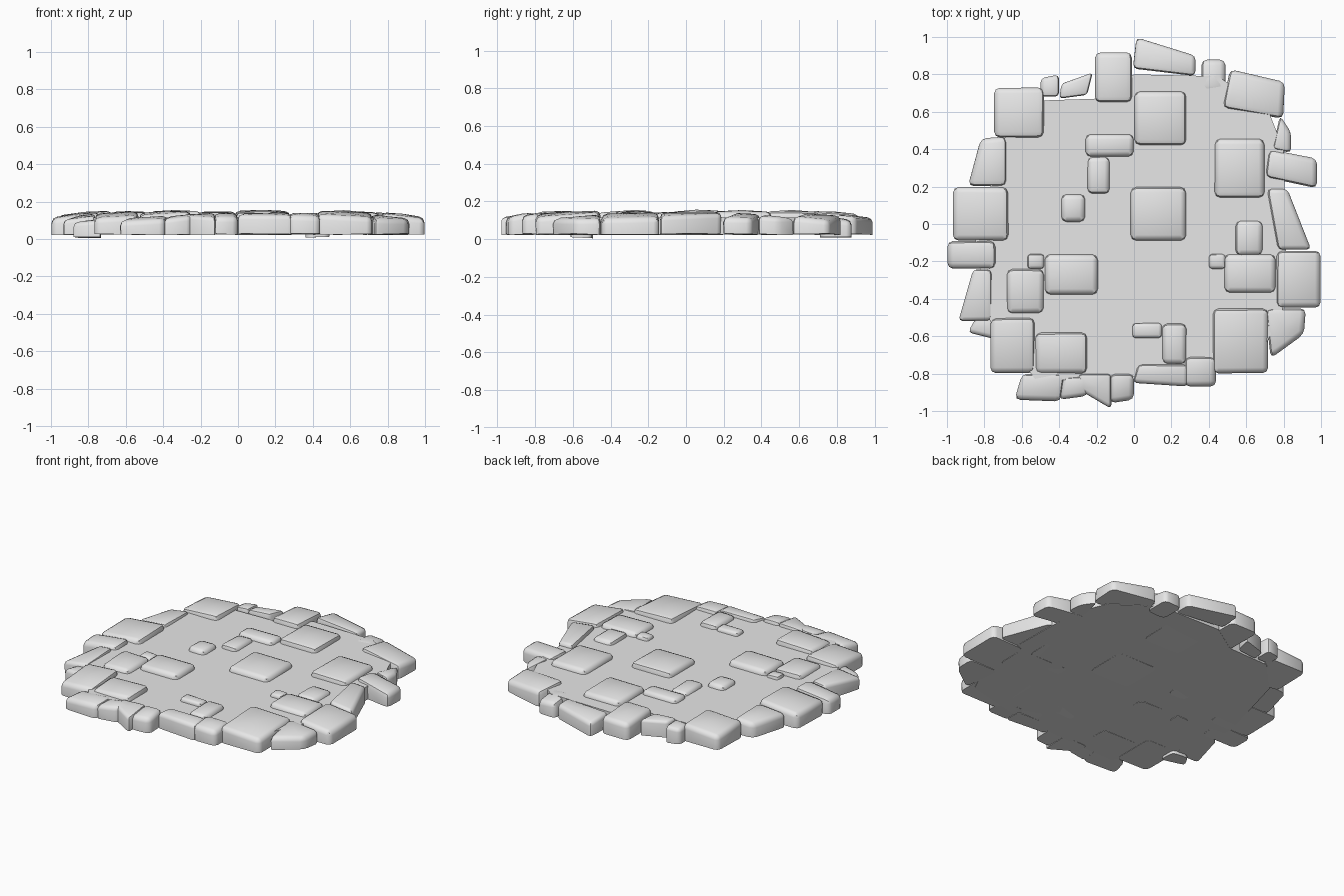
import bpy
import bmesh
import random
from mathutils import Vector

random.seed(7)

default_cube = bpy.data.objects.get("Cube")
if default_cube:
    bpy.data.objects.remove(default_cube, do_unlink=True)

# One plain grey for floor and stones
stone_grey = bpy.data.materials.new("stone_grey")
stone_grey.use_nodes = True
GREY = (0.8, 0.8, 0.8, 1)
stone_grey.diffuse_color = GREY
stone_grey.node_tree.nodes["Principled BSDF"].inputs["Base Color"].default_value = GREY

FLOOR_TOP = 0.115
FLOOR_BOTTOM = 0.025


def add_object(name, bm):
    """Turn a bmesh into a named grey object."""
    bmesh.ops.recalc_face_normals(bm, faces=bm.faces)
    mesh = bpy.data.meshes.new(name)
    bm.to_mesh(mesh)
    bm.free()
    mesh.materials.append(stone_grey)
    obj = bpy.data.objects.new(name, mesh)
    bpy.context.collection.objects.link(obj)
    return obj


def prism(bm, bottom, top):
    """Closed solid between two matching loops of points."""
    low = [bm.verts.new(p) for p in bottom]
    high = [bm.verts.new(p) for p in top]
    bm.faces.new(list(reversed(low)))
    bm.faces.new(high)
    count = len(low)
    for i in range(count):
        j = (i + 1) % count
        bm.faces.new((low[i], low[j], high[j], high[i]))
    return low


def box_corners(x0, x1, y0, y1):
    return (x0, y0, x0, y1, x1, y1, x1, y0)


def add_stone(name, flat, drop=0.0):
    """Worn paving stone from four plan corners, given in hundredths."""
    corners = [Vector((flat[i], flat[i + 1], 0)) / 100 for i in range(0, len(flat), 2)]
    centre = sum(corners, Vector()) / len(corners)
    sides = [(corners[i] - corners[i - 1]).length for i in range(len(corners))]
    size = min(sides)
    crest = 0.132 + min(size, 0.25) * 0.07 - drop

    bottom, top = [], []
    for corner in corners:
        # outer corners of the rim are worn lower
        wear = 0.13 * max(0.0, corner.length - 0.8)
        height = crest - wear + random.uniform(-0.005, 0.005)
        foot = FLOOR_BOTTOM - drop + random.uniform(-0.004, 0.006)
        bottom.append(corner.lerp(centre, 0.02) + Vector((0, 0, foot)))
        top.append(corner.lerp(centre, random.uniform(0, 0.03)) + Vector((0, 0, height)))

    bm = bmesh.new()
    low = set(prism(bm, bottom, top))
    worn_edges = [e for e in bm.edges if not set(e.verts) <= low]
    bmesh.ops.bevel(bm, geom=worn_edges, offset=min(0.03, size * 0.22), segments=2,
                    profile=0.5, affect='EDGES', clamp_overlap=True)
    bm.normal_update()

    # Slight crown on the walking surface
    facing_up = [f for f in bm.faces if abs(f.normal.z) > 0.8 and f.calc_center_median().z > 0.08]
    if facing_up:
        crown = max(facing_up, key=lambda f: f.calc_area())
        poked = bmesh.ops.poke(bm, faces=[crown])
        for vert in poked["verts"]:
            vert.co.z += min(0.008, size * 0.03)

    obj = add_object(name, bm)
    bpy.ops.object.select_all(action='DESELECT')
    obj.select_set(True)
    bpy.context.view_layer.objects.active = obj
    bpy.ops.object.shade_smooth_by_angle(angle=0.8)


# Floor slab
outline = [(-0.5, 0.66), (-0.7, 0.45), (-0.85, -0.1), (-0.77, -0.52), (-0.52, -0.84),
           (0.2, -0.81), (0.68, -0.7), (0.82, -0.4), (0.8, 0.4), (0.72, 0.6),
           (0.45, 0.79), (0, 0.8), (-0.2, 0.67)]
floor_mesh = bmesh.new()
prism(floor_mesh,
      [(x, y, FLOOR_BOTTOM) for x, y in outline],
      [(x, y, FLOOR_TOP) for x, y in outline])
add_object("floor_slab", floor_mesh)

# Squared stones set into the floor: left, right, front, back
floor_stones = [
    (0, 28, 42, 71), (43, 70, 14, 46), (-2, 28, -9, 20),
    (-26, 0, 36, 48), (-25, -13, 16, 36), (-39, -26, 1, 16),
    (54, 69, -17, 2), (40, 49, -24, -16), (48, 76, -37, -16),
    (-48, -19, -38, -16), (-57, -48, -24, -16), (-68, -48, -48, -24),
    (-53, -25, -80, -58), (-1, 15, -61, -53), (15, 28, -75, -53),
]
for number, limits in enumerate(floor_stones):
    add_stone(f"floor_stone_{number}", box_corners(*limits))

# Squared stones around the rim
rim_stones = [
    (-97, -67, -9, 20), (-75, -48, 46, 73), (-21, -1, 65, 92),
    (-100, -74, -24, -9), (-77, -53, -80, -50),
    (42, 72, -80, -45), (76, 100, -45, -14), (27, 44, -87, -71),
]
for number, limits in enumerate(rim_stones):
    add_stone(f"rim_stone_{number}", box_corners(*limits))

# Sunken stones that reach below the floor
add_stone("sunken_back_stone", box_corners(36, 49, 71, 88), drop=0.018)
add_stone("sunken_side_stone", (-89, -58, -84, -49, -73, -50, -73, -62), drop=0.018)

# Broken, skewed stones around the rim
broken_stones = [
    (-89, 20, -82, 46, -68, 47, -68, 20),
    (-50, 68, -50, 78, -40, 80, -40, 68),
    (-40, 67, -39, 75, -22, 81, -25, 69),
    (-1, 83, 1, 100, 33, 90, 33, 79),
    (47, 62, 51, 83, 81, 76, 80, 56),
    (74, 40, 78, 58, 84, 49, 84, 38),
    (70, 25, 72, 40, 98, 35, 98, 19),
    (77, -14, 71, 19, 82, 19, 95, -14),
    (73, -72, 70, -45, 92, -45, 91, -59),
    (-94, -52, -86, -24, -76, -24, -76, -52),
    (-64, -94, -60, -80, -37, -80, -39, -95),
    (-40, -94, -38, -82, -24, -81, -25, -92),
    (-29, -89, -30, -80, -12, -80, -12, -99),
    (-13, -96, -13, -80, 0, -80, 0, -94),
    (-1, -85, 2, -75, 29, -75, 29, -87),
]
for number, corners in enumerate(broken_stones):
    add_stone(f"broken_rim_stone_{number}", corners)
